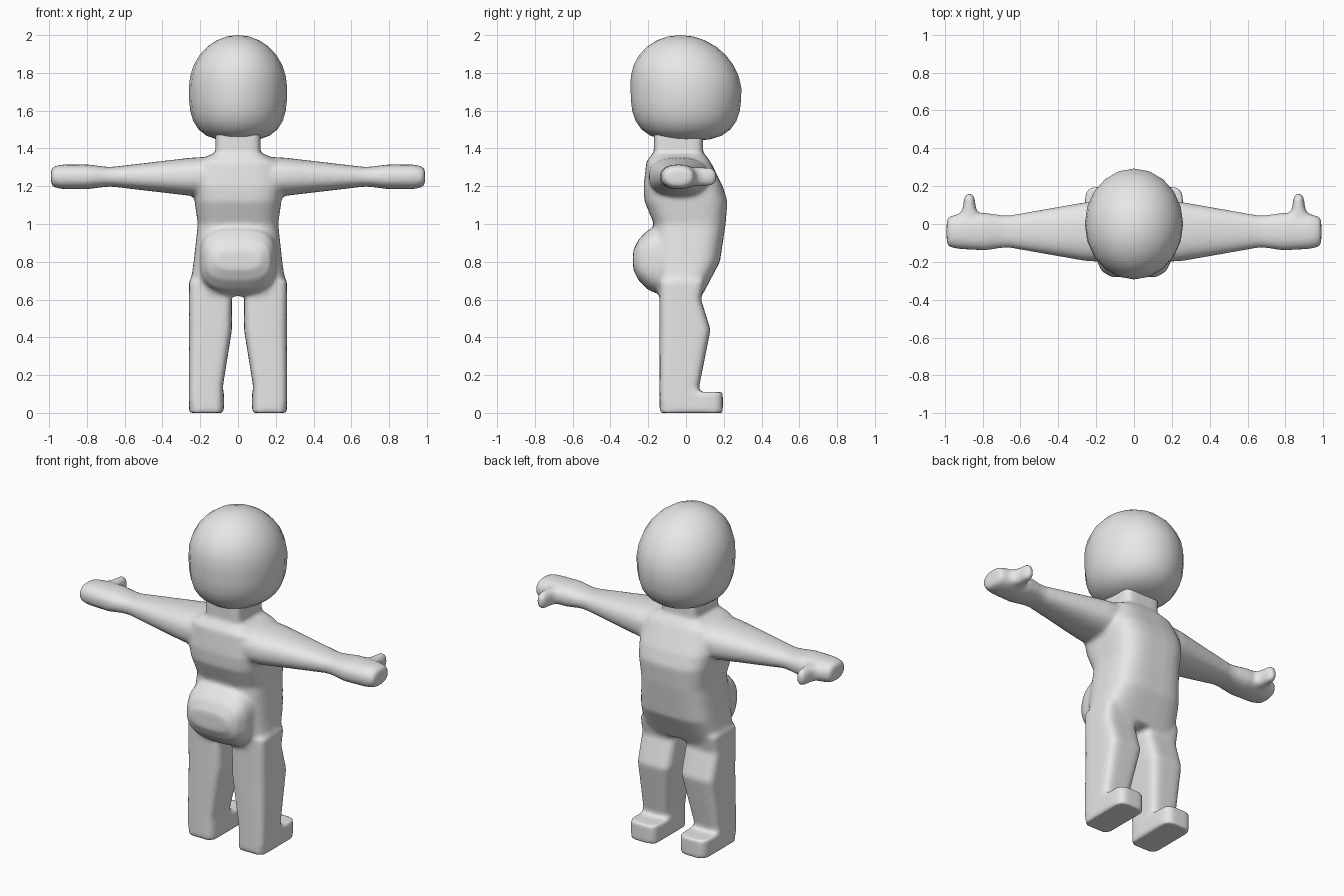
import bpy, bmesh, math
from mathutils import Vector

cube = bpy.data.objects.get("Cube")
if cube:
    bpy.data.objects.remove(cube)

clay = bpy.data.materials.new("clay_grey")
clay.use_nodes = True
GREY = (0.8, 0.8, 0.8, 1)
clay.diffuse_color = GREY
clay.node_tree.nodes["Principled BSDF"].inputs["Base Color"].default_value = GREY

X, Y, Z = range(3)
SIDES = 32


def signed_power(value, exponent):
    return math.copysign(abs(value) ** exponent, value)


def loft(bm, axis, centre, rows, power, mirror=1):
    """Skin rounded sections along an axis. Each row is the position on the axis,
    the half sizes along the next two axes, and an optional offset of each."""
    a_axis, b_axis = (axis + 1) % 3, (axis + 2) % 3
    loops = []
    for position, half_a, half_b, *offset in rows:
        shift_a, shift_b = offset or (0, 0)
        loop = []
        for i in range(SIDES):
            angle = math.tau * (i + 0.5) / SIDES
            point = Vector(centre)
            point[axis] = position
            point[a_axis] += shift_a + half_a * signed_power(math.cos(angle), 2 / power)
            point[b_axis] += shift_b + half_b * signed_power(math.sin(angle), 2 / power)
            point.x *= mirror
            loop.append(bm.verts.new(point))
        loops.append(loop)
    faces = [bm.faces.new(loops[0]), bm.faces.new(loops[-1])]
    for low, high in zip(loops, loops[1:]):
        for i in range(SIDES):
            j = (i + 1) % SIDES
            faces.append(bm.faces.new((low[i], low[j], high[j], high[i])))
    bmesh.ops.recalc_face_normals(bm, faces=faces)


def leg_row(height, half_width, front):
    """A leg section with a straight outer edge and a straight rear edge."""
    outer, rear = 0.26, -0.14
    return (height, half_width, (front - rear) / 2,
            outer - half_width, (front + rear) / 2)


def finish(bm, name):
    mesh = bpy.data.meshes.new(name)
    bm.to_mesh(mesh)
    bm.free()
    mesh.materials.append(clay)
    mesh.shade_smooth()
    obj = bpy.data.objects.new(name, mesh)
    bpy.context.collection.objects.link(obj)
    return obj


body = bmesh.new()

# Torso, from hips to shoulders
loft(body, Z, (0, 0, 0), [
    (0.63, 0.26, 0.12, 0, -0.03),
    (0.8, 0.235, 0.18, 0, 0),
    (1, 0.213, 0.19, 0, 0.02),
    (1.12, 0.23, 0.22, 0, 0),
    (1.2, 0.24, 0.21, 0, -0.015),
    (1.33, 0.22, 0.17, 0, -0.04),
    (1.37, 0.14, 0.14, 0, -0.04)], power=3.5)

# Neck
loft(body, Z, (0, -0.04, 0), [(1.3, 0.12, 0.13), (1.5, 0.12, 0.13)], power=6)

# Rounded seat at the rear of the hips
loft(body, Y, (0, 0, 0.81), [
    (-0.1, 0.2, 0.21),
    (-0.2, 0.16, 0.195),
    (-0.25, 0.11, 0.17),
    (-0.28, 0.05, 0.12)], power=3)

for side in (1, -1):
    # Leg with a knee that bends forward
    loft(body, Z, (0, 0, 0), [
        leg_row(0.05, 0.09, 0.07),
        leg_row(0.14, 0.09, 0.07),
        leg_row(0.44, 0.114, 0.13),
        leg_row(0.6, 0.114, 0.08),
        leg_row(0.7, 0.1, 0.1)], power=5, mirror=side)
    # Foot
    loft(body, Z, (0, 0, 0), [
        leg_row(0, 0.093, 0.195),
        leg_row(0.11, 0.093, 0.195)], power=5, mirror=side)
    # Arm, wrist and mitten hand
    loft(body, X, (0, -0.04, 1.25), [
        (0.1, 0.165, 0.11),
        (0.26, 0.155, 0.1),
        (0.66, 0.085, 0.053),
        (0.7, 0.087, 0.053),
        (0.79, 0.1, 0.065),
        (0.93, 0.092, 0.065),
        (0.98, 0.08, 0.055),
        (0.99, 0.06, 0.035)], power=2.4, mirror=side)
    # Thumb
    loft(body, Y, (0.87, 0, 1.25), [
        (0, 0.05, 0.09),
        (0.08, 0.05, 0.035),
        (0.14, 0.048, 0.028),
        (0.16, 0.025, 0.015)], power=2.4, mirror=side)

# Blend the limbs into one soft skin
body_obj = finish(body, "body")
skin = body_obj.modifiers.new("skin", 'REMESH')
skin.mode = 'VOXEL'
skin.voxel_size = 0.012
skin.use_smooth_shade = True
soften = body_obj.modifiers.new("soften", 'SMOOTH')
soften.factor = 0.5
soften.iterations = 8

# Head: a sphere with a fuller jaw, leaning back towards the crown
HEAD_SIZE = Vector((0.26, 0.293, 0.28))
head = bmesh.new()
bmesh.ops.create_uvsphere(head, u_segments=20, v_segments=14, radius=1)
for vert in head.verts:
    height = vert.co.z
    if -0.999 < height < 0:
        fullness = (1 + height ** 3) ** (1 / 3) / math.sqrt(1 - height ** 2)
        vert.co.x *= fullness
        vert.co.y *= fullness
    vert.co *= HEAD_SIZE
    vert.co.y -= 0.03 * max(height, 0)
    vert.co.z += 2 - HEAD_SIZE.z
finish(head, "head")
